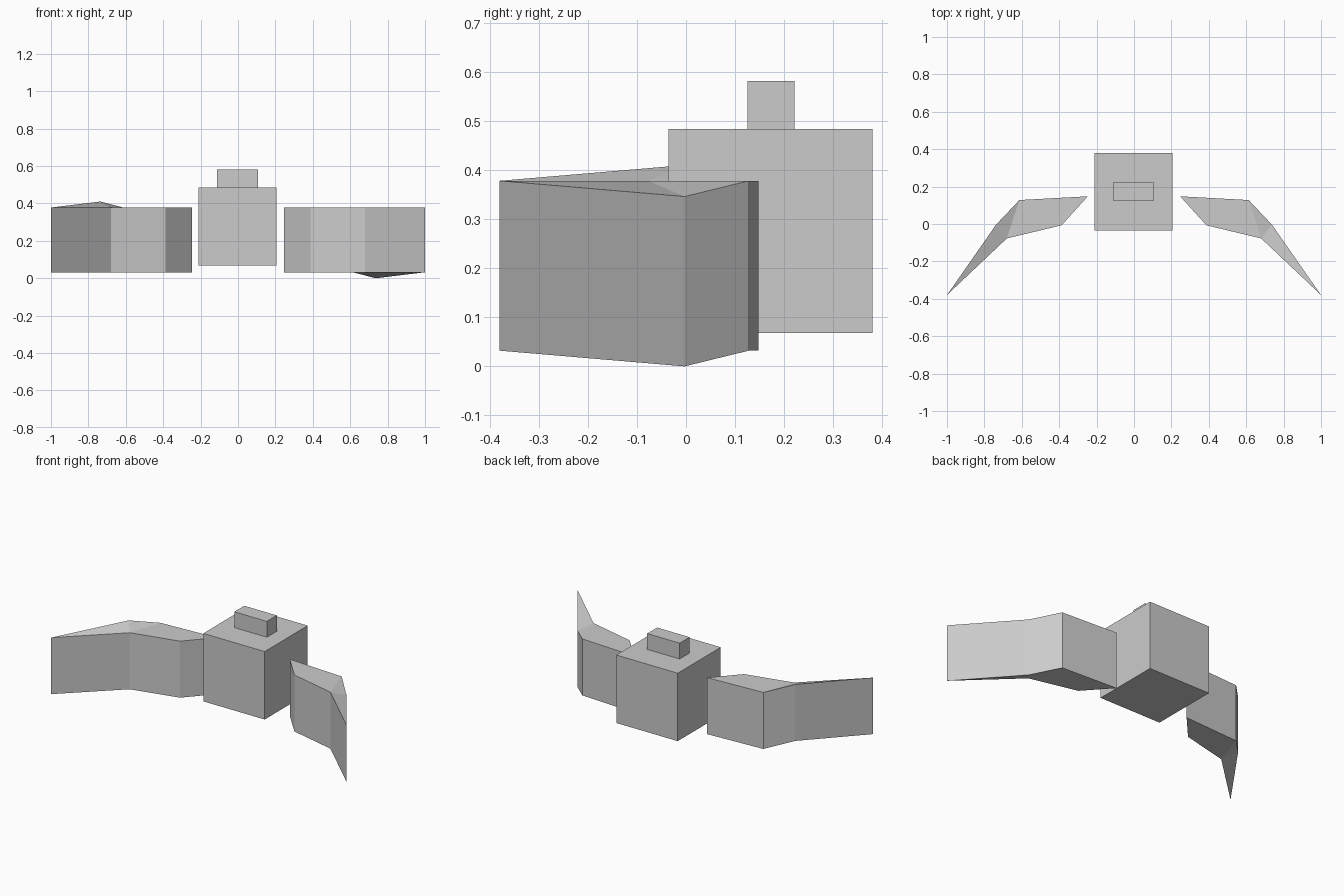
import bpy, bmesh
from math import pi
from mathutils import Matrix, Vector

if "Cube" in bpy.data.objects:
    bpy.data.objects.remove(bpy.data.objects["Cube"])


def add_object(name, bm):
    bmesh.ops.recalc_face_normals(bm, faces=bm.faces)
    mesh = bpy.data.meshes.new(name)
    bm.to_mesh(mesh)
    bm.free()
    obj = bpy.data.objects.new(name, mesh)
    bpy.context.collection.objects.link(obj)
    return obj


def box(name, low, high):
    low, high = Vector(low), Vector(high)
    bm = bmesh.new()
    bmesh.ops.create_cube(bm, size=1, matrix=Matrix.Translation((low + high) / 2)
                          @ Matrix.Diagonal((*(high - low), 1)))
    return add_object(name, bm)


# Wing outline seen from above; third value lowers the outer bend
OUTLINE = [(0.247, 0.148, 0), (0.613, 0.128, 0), (0.737, -0.003, -0.032),
           (1.0, -0.38, 0), (0.68, -0.077, 0), (0.387, -0.007, 0)]
CAPS = [(0, 1, 4, 5), (1, 2, 4), (2, 3, 4)]
BOTTOM, TOP = 0.032, 0.378


def wing(name, turn):
    bm = bmesh.new()
    lower, upper = ([bm.verts.new((x, y, z + dz)) for x, y, dz in OUTLINE]
                    for z in (BOTTOM, TOP))
    for ring in (lower, upper):
        for cap in CAPS:
            bm.faces.new([ring[i] for i in cap])
    for i in range(6):
        j = (i + 1) % 6
        bm.faces.new((lower[i], lower[j], upper[j], upper[i]))
    # The opposite wing is the same piece turned over about its mid height
    bmesh.ops.rotate(bm, verts=bm.verts, cent=(0, 0, (BOTTOM + TOP) / 2),
                     matrix=Matrix.Rotation(turn, 3, 'Y'))
    return add_object(name, bm)


# Central block and the small block on its top
box("body", (-0.21, -0.036, 0.068), (0.206, 0.38, 0.484))
box("top_block", (-0.112, 0.125, 0.484), (0.108, 0.221, 0.581))

# Side wings
wing("right_wing", 0)
wing("left_wing", pi)
